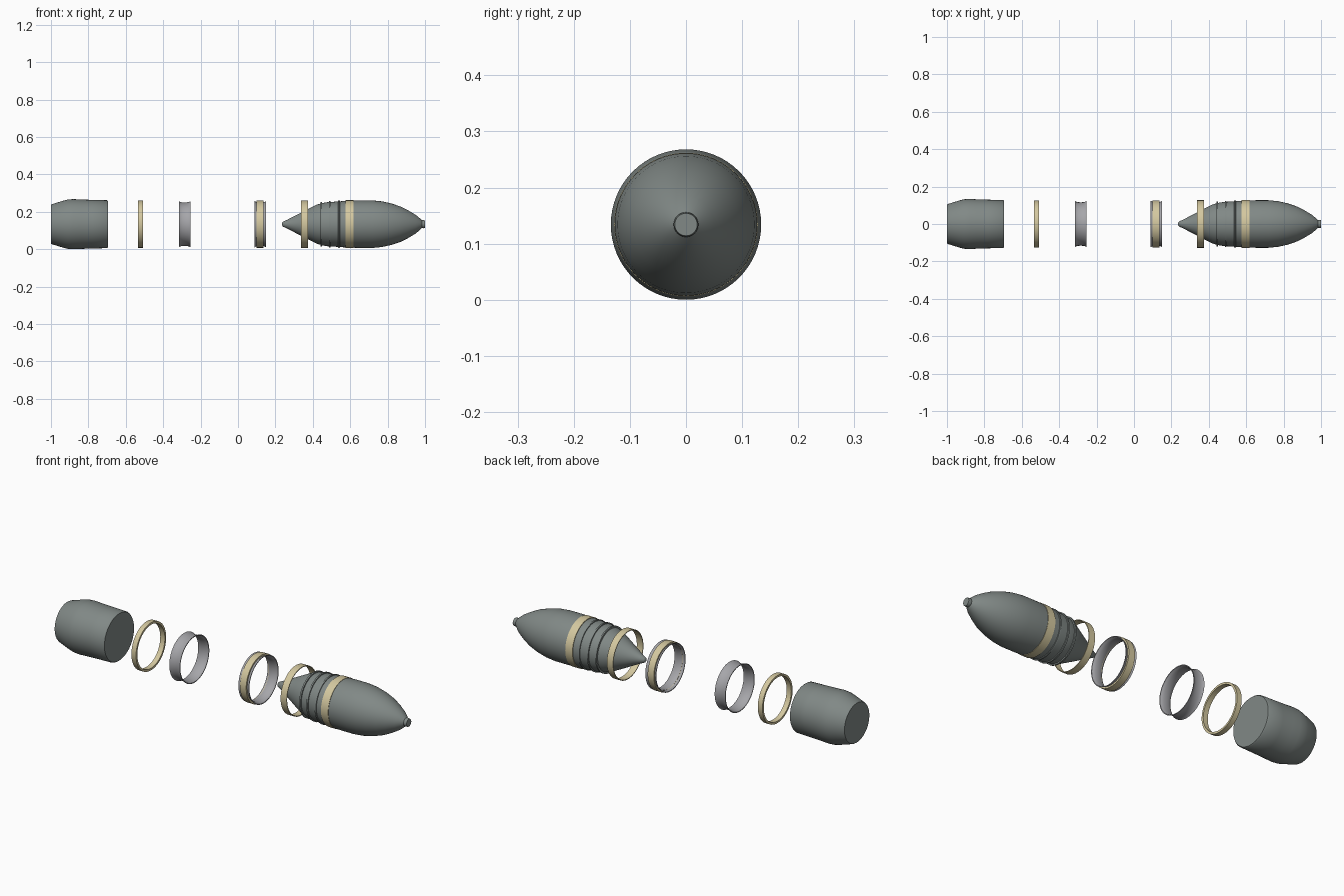
import bpy
import bmesh
import math

cube = bpy.data.objects.get("Cube")
if cube:
    bpy.data.objects.remove(cube, do_unlink=True)

AXIS_Z = 0.134
SIDES = 64


def material(name, colour):
    mat = bpy.data.materials.new(name)
    mat.use_nodes = True
    mat.diffuse_color = (*colour, 1)
    mat.node_tree.nodes["Principled BSDF"].inputs["Base Color"].default_value = (*colour, 1)
    return mat


grey = material("dull green grey", (0.22, 0.25, 0.24))
silver = material("silver", (0.38, 0.38, 0.40))
cream = material("pale yellow", (0.66, 0.58, 0.35))


def lathe(name, profile, mat, ring=False):
    """Turn (x, radius) points about the long axis; a ring joins its ends."""
    bm = bmesh.new()
    loops = []
    for x, r in profile:
        loops.append([bm.verts.new((x, r * math.cos(a), AXIS_Z + r * math.sin(a)))
                      for a in (math.tau * i / SIDES for i in range(SIDES))])
    pairs = list(zip(loops, loops[1:]))
    if ring:
        pairs.append((loops[-1], loops[0]))
    else:
        bm.faces.new(loops[0])
        bm.faces.new(loops[-1])
    for a, b in pairs:
        for i in range(SIDES):
            j = (i + 1) % SIDES
            bm.faces.new((a[i], a[j], b[j], b[i]))
    bmesh.ops.recalc_face_normals(bm, faces=bm.faces)
    mesh = bpy.data.meshes.new(name)
    bm.to_mesh(mesh)
    bm.free()
    mesh.materials.append(mat)
    obj = bpy.data.objects.new(name, mesh)
    bpy.context.collection.objects.link(obj)
    bpy.ops.object.select_all(action="DESELECT")
    obj.select_set(True)
    bpy.context.view_layer.objects.active = obj
    bpy.ops.object.shade_smooth_by_angle(angle=math.radians(40))
    return obj


def band(name, x, width, outer, inner):
    h = width / 2
    lathe(name, [(x - h, inner), (x - h, outer), (x + h, outer), (x + h, inner)], cream, True)


def spool(name, x, width, lip, waist):
    # Thin sleeve flared outward at both rims
    wall = 0.004
    steps = [-0.5, -0.4, -0.22, 0, 0.22, 0.4, 0.5]
    outer = [(x + t * width, waist + (lip - waist) * (2 * abs(t)) ** 3) for t in steps]
    inner = [(px, r - wall) for px, r in reversed(outer)]
    lathe(name, outer + inner, silver, True)


# Blunt rear casing
lathe("rear_casing", [
    (-1.0, 0.104), (-0.995, 0.107), (-0.93, 0.127), (-0.91, 0.132), (-0.88, 0.134),
    (-0.84, 0.132), (-0.78, 0.130), (-0.70, 0.128), (-0.695, 0.124)], grey)

# Separated rings along the axis
band("rear_band", -0.522, 0.027, 0.126, 0.115)
spool("rear_sleeve", -0.285, 0.062, 0.123, 0.116)
spool("front_sleeve", 0.12, 0.062, 0.124, 0.116)
band("front_sleeve_band", 0.118, 0.036, 0.126, 0.114)
band("loose_band", 0.356, 0.036, 0.127, 0.123)

# Pointed body with conical tail and curved nose
lathe("pointed_body", [
    (0.235, 0.006), (0.24, 0.013), (0.26, 0.022), (0.32, 0.053), (0.38, 0.084),
    (0.42, 0.104), (0.45, 0.113), (0.48, 0.118), (0.53, 0.121), (0.57, 0.124),
    (0.65, 0.127), (0.72, 0.127), (0.77, 0.122), (0.82, 0.111), (0.87, 0.094),
    (0.91, 0.074), (0.95, 0.050), (0.975, 0.029), (0.983, 0.021), (0.99, 0.022),
    (1.0, 0.020)], grey)

# Raised ridges near the tail and the fitted band
for i, (x, r) in enumerate([(0.445, 0.119), (0.49, 0.124), (0.54, 0.126)]):
    lathe(f"tail_ridge_{i + 1}", [
        (x - 0.006, r - 0.02), (x - 0.004, r), (x + 0.004, r), (x + 0.006, r - 0.02)], grey, True)
band("body_band", 0.596, 0.042, 0.128, 0.118)
